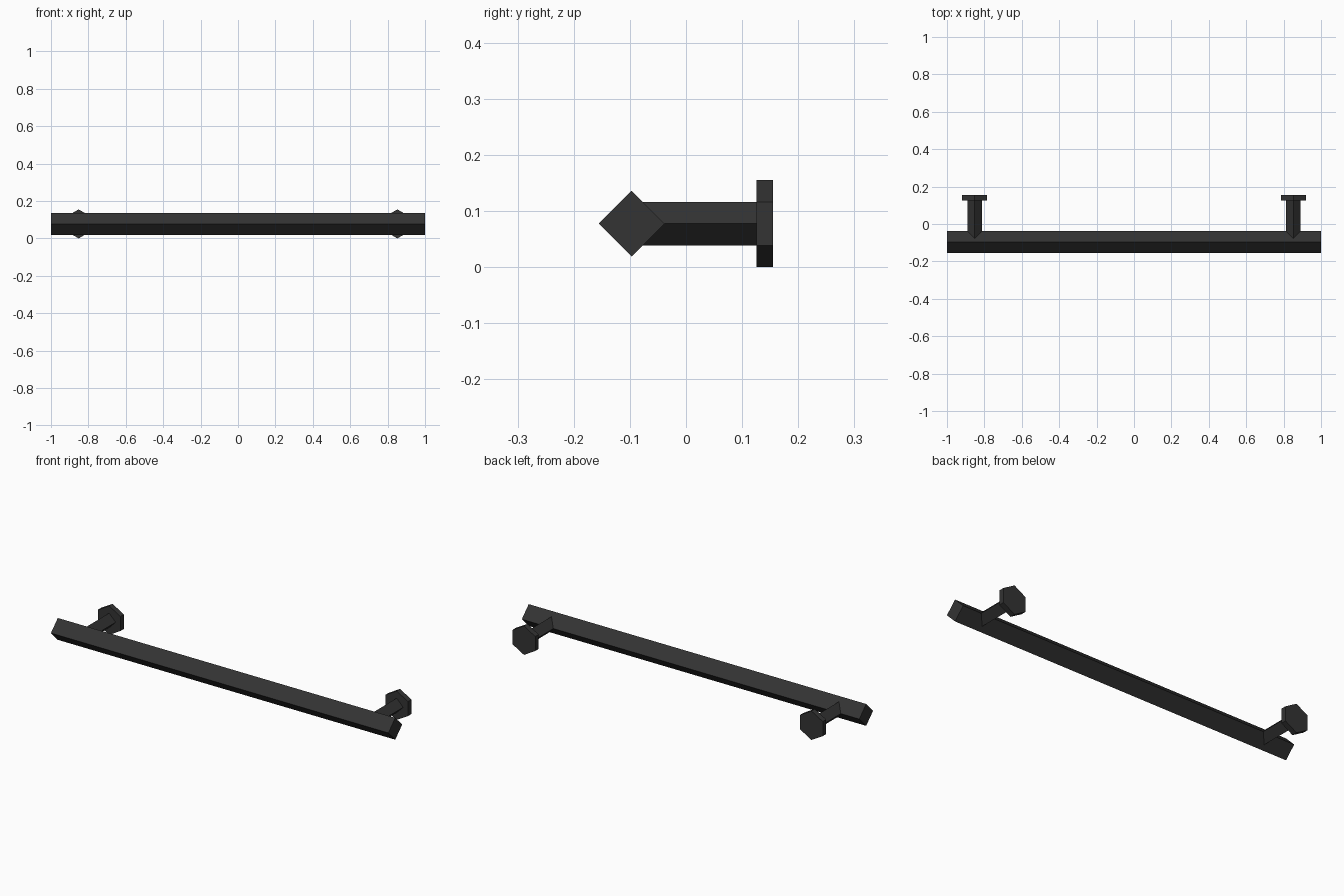
import bpy
from math import pi

cube = bpy.data.objects.get("Cube")
if cube:
    bpy.data.objects.remove(cube, do_unlink=True)

# Dark metal finish
metal = bpy.data.materials.new("dark_grey_metal")
metal.use_nodes = True
colour = (0.033, 0.033, 0.033, 1)
metal.diffuse_color = colour
metal.node_tree.nodes["Principled BSDF"].inputs["Base Color"].default_value = colour

BAR_Y, MID_Z, POST_X = -0.097, 0.0775, 0.852
PLATE_FRONT, PLATE_BACK = 0.126, 0.155


def prism(name, sides, radius, length, location, rotation):
    bpy.ops.mesh.primitive_cylinder_add(vertices=sides, radius=radius, depth=length,
                                        location=location, rotation=rotation)
    part = bpy.context.object
    part.name = name
    part.data.materials.append(metal)
    return part


def prism_along_y(name, sides, radius, x, start, end):
    return prism(name, sides, radius, end - start,
                 (x, (start + end) / 2, MID_Z), (pi / 2, 0, 0))


# Square grip bar set on edge
prism("grip_bar", 4, 0.0585, 2, (0, BAR_Y, MID_Z), (0, pi / 2, 0))

# Stand-off posts and hexagonal wall plates
for side, x in (("left", POST_X), ("right", -POST_X)):
    prism_along_y(side + "_post", 4, 0.039, x, BAR_Y, PLATE_FRONT)
    prism_along_y(side + "_wall_plate", 6, 0.0775, x, PLATE_FRONT, PLATE_BACK)
